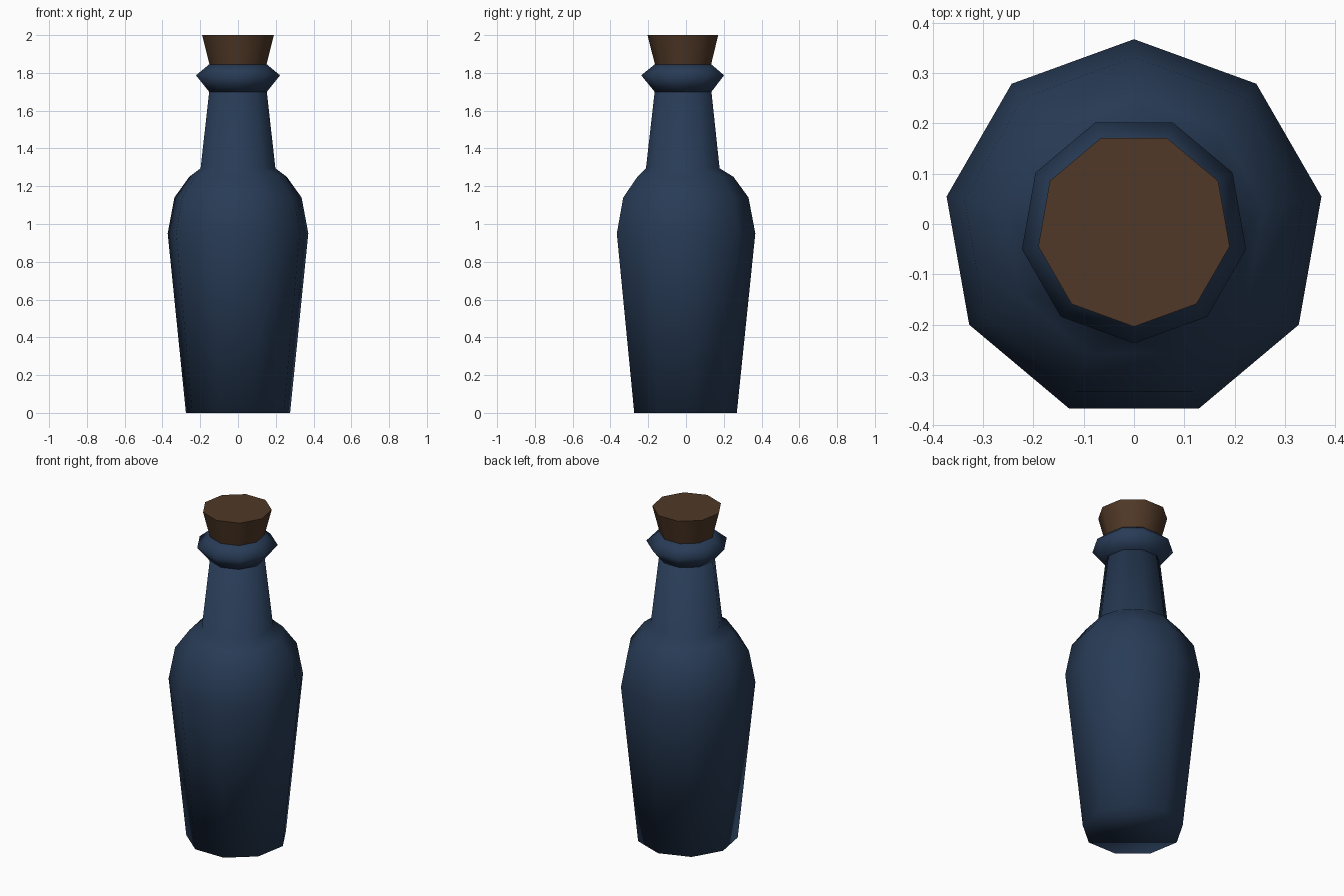
import bpy, bmesh, math

SIDES = 9
CENTRE_Y = -0.011

cube = bpy.data.objects.get("Cube")
if cube:
    bpy.data.objects.remove(cube, do_unlink=True)


def make_material(name, colour):
    mat = bpy.data.materials.new(name)
    mat.use_nodes = True
    mat.diffuse_color = colour
    mat.node_tree.nodes["Principled BSDF"].inputs["Base Color"].default_value = colour
    return mat


def lathe(name, rings, mat, crease=None):
    """Stack nine-sided rings of (radius, height, points_back) and skin them."""
    bm = bmesh.new()
    loops = []
    for radius, z, back in rings:
        start = math.pi / 2 if back else math.pi / 2 - math.pi / SIDES
        angles = [start + 2 * math.pi * i / SIDES for i in range(SIDES)]
        loops.append([bm.verts.new((radius * math.cos(a), CENTRE_Y + radius * math.sin(a), z))
                      for a in angles])
    for k in range(len(rings) - 1):
        low, high = loops[k], loops[k + 1]
        for i in range(SIDES):
            j = (i + 1) % SIDES
            if rings[k][2] == rings[k + 1][2]:
                bm.faces.new((low[i], low[j], high[j], high[i]))
            else:
                # half-step twist between rings: alternate triangles
                bm.faces.new((low[i], high[j], high[i]))
                bm.faces.new((low[i], low[j], high[j]))
    bm.faces.new(loops[0][::-1])
    bm.faces.new(loops[-1])
    bmesh.ops.recalc_face_normals(bm, faces=bm.faces[:])
    mesh = bpy.data.meshes.new(name)
    bm.to_mesh(mesh)
    bm.free()
    mesh.materials.append(mat)
    obj = bpy.data.objects.new(name, mesh)
    bpy.context.collection.objects.link(obj)
    bpy.ops.object.select_all(action='DESELECT')
    obj.select_set(True)
    bpy.context.view_layer.objects.active = obj
    if crease:
        bpy.ops.object.shade_smooth_by_angle(angle=math.radians(crease))
    else:
        bpy.ops.object.shade_smooth()
    return obj


glass = make_material("dark blue glass", (0.021, 0.044, 0.093, 1))
cork = make_material("brown cork", (0.08, 0.04, 0.02, 1))

# Body, shoulder and tapering neck
lathe("bottle_body", [(0.28, 0, True), (0.378, 0.95, True), (0.342, 1.14, True),
                      (0.262, 1.25, True), (0.201, 1.295, False),
                      (0.155, 1.7, False)], glass)

# Flared lip
lathe("bottle_lip", [(0.155, 1.7, False), (0.226, 1.787, False),
                     (0.155, 1.845, False)], glass, 89)

# Stopper
lathe("cork_stopper", [(0.152, 1.84, False), (0.193, 2.0, False)], cork, 50)
